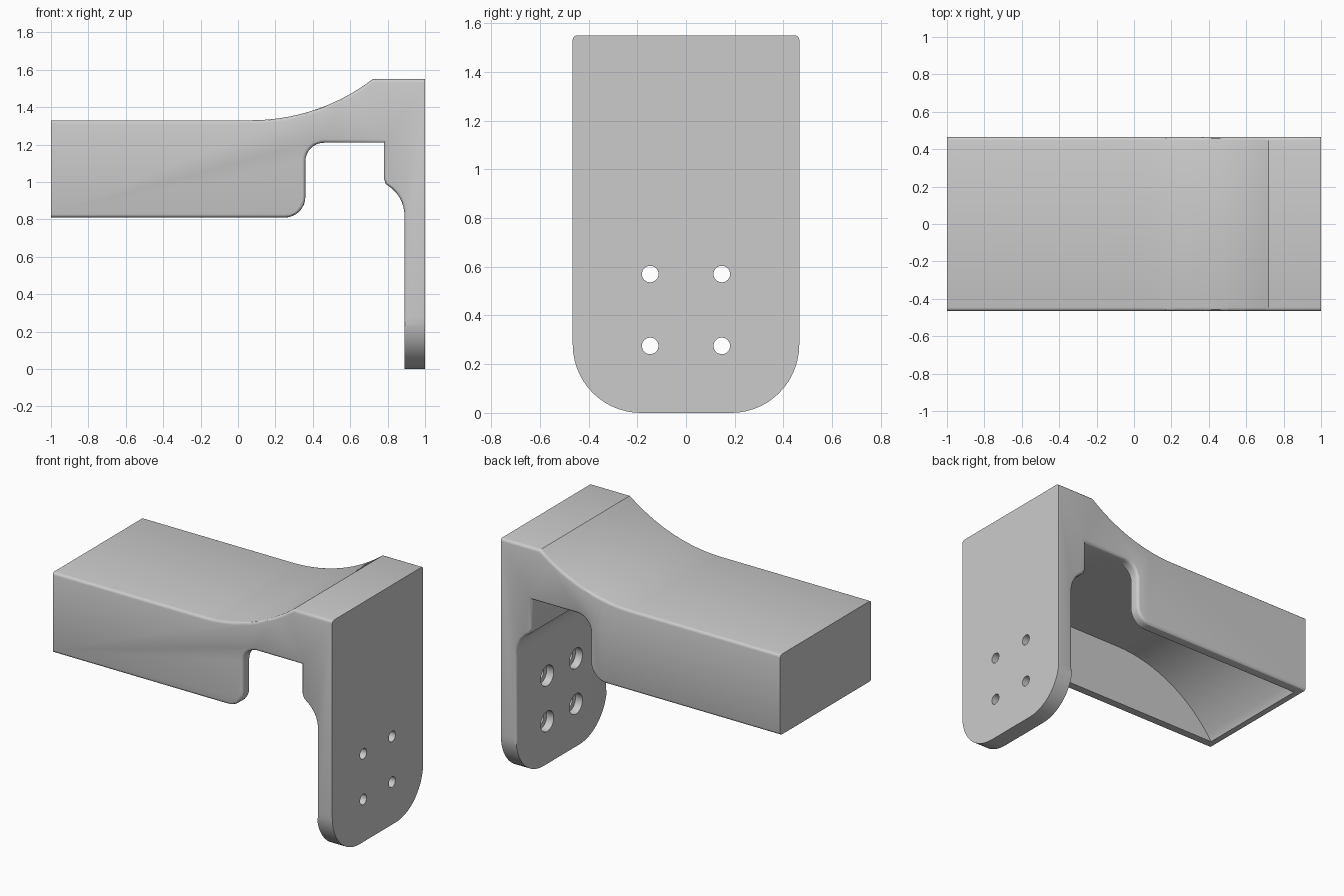
import bpy, bmesh
from math import sin, cos, radians, pi
from mathutils import Matrix

cube = bpy.data.objects.get("Cube")
if cube:
    bpy.data.objects.remove(cube, do_unlink=True)

HALF = 0.465   # half width of the bracket
WALL = 0.065   # side wall thickness

grey = bpy.data.materials.new("plain grey")
grey.use_nodes = True
grey.diffuse_color = (0.6, 0.6, 0.6, 1)
grey.node_tree.nodes["Principled BSDF"].inputs["Base Color"].default_value = (0.6, 0.6, 0.6, 1)


def arc(cx, cz, r, a0, a1, n):
    angles = [radians(a0 + (a1 - a0) * i / n) for i in range(n + 1)]
    return [(cx + r * cos(a), cz + r * sin(a)) for a in angles]


def prism(points, half):
    """Extrude an x-z profile along y, centred on y = 0."""
    bm = bmesh.new()
    base = bm.faces.new([bm.verts.new((x, -half, z)) for x, z in points])
    geom = bmesh.ops.extrude_face_region(bm, geom=[base])["geom"]
    moved = [g for g in geom if isinstance(g, bmesh.types.BMVert)]
    bmesh.ops.translate(bm, verts=moved, vec=(0, 2 * half, 0))
    bmesh.ops.recalc_face_normals(bm, faces=bm.faces)
    return bm


def make_object(name, bm):
    mesh = bpy.data.meshes.new(name)
    bm.to_mesh(mesh)
    bm.free()
    mesh.materials.append(grey)
    obj = bpy.data.objects.new(name, mesh)
    bpy.context.collection.objects.link(obj)
    return obj


def cylinder(name, x0, x1, y, z, r):
    bm = bmesh.new()
    place = Matrix.Translation(((x0 + x1) / 2, y, z)) @ Matrix.Rotation(pi / 2, 4, "Y")
    bmesh.ops.create_cone(bm, cap_ends=True, segments=32, radius1=r, radius2=r,
                          depth=x1 - x0, matrix=place)
    return make_object(name, bm)


# Bracket side profile: arm, swept neck, mounting plate, gusset and side window
profile = [(-1, 0.81), (-1, 1.33)]
profile += arc(0.07, 2.40, 1.07, -90, -52.6, 14)
profile += [(1, 1.55), (1, 0), (0.89, 0)]
profile += arc(0.70, 0.82, 0.19, 0, 50, 8)
profile += [(0.79, 0.99), (0.78, 1.02), (0.78, 1.21)]
profile += arc(0.46, 1.11, 0.10, 90, 180, 8)
profile += arc(0.25, 0.92, 0.11, 0, -90, 8)
bm = prism(profile, HALF)

# Large round corners at the foot of the plate
corners = [e for e in bm.edges
           if all(v.co.z < 0.001 for v in e.verts)
           and abs(e.verts[0].co.y - e.verts[1].co.y) < 0.001]
bmesh.ops.bevel(bm, geom=corners, offset=0.28, segments=14, profile=0.5, affect="EDGES")

# Small rounding along both side outlines, leaving the two end faces crisp
rims = [e for e in bm.edges
        if any(abs(f.normal.y) > 0.99 for f in e.link_faces)
        and e.calc_face_angle(0) > 0.8
        and not all(abs(v.co.x) > 0.999 for v in e.verts)]
bmesh.ops.bevel(bm, geom=rims, offset=0.018, segments=3, profile=0.5, affect="EDGES")
bmesh.ops.recalc_face_normals(bm, faces=bm.faces)
bracket = make_object("bracket", bm)

# Curved hollow under the arm, running into the window
hollow = [(-0.96, 0.7), (-0.96, 0.81)]
hollow += [p for p in arc(-0.2, 0.29, 0.921, 145.6, 90, 16)]
hollow += [(0.5, 1.211), (0.5, 0.7)]
cutters = [make_object("hollow_cutter", prism(hollow, HALF - WALL))]

# Four screw holes with wider recesses on the inner face
for y in (-0.147, 0.147):
    for z in (0.275, 0.57):
        cutters.append(cylinder("hole_cutter", 0.8, 1.1, y, z, 0.034))
        cutters.append(cylinder("recess_cutter", 0.8, 0.94, y, z, 0.066))

bpy.ops.object.select_all(action="DESELECT")
bpy.context.view_layer.objects.active = bracket
bracket.select_set(True)
for cutter in cutters:
    cutter.hide_render = True
    mod = bracket.modifiers.new("cut", "BOOLEAN")
    mod.operation = "DIFFERENCE"
    mod.solver = "EXACT"
    mod.object = cutter
    bpy.ops.object.modifier_apply(modifier=mod.name)
    bpy.data.objects.remove(cutter, do_unlink=True)

bpy.ops.object.shade_smooth_by_angle(angle=radians(30))
